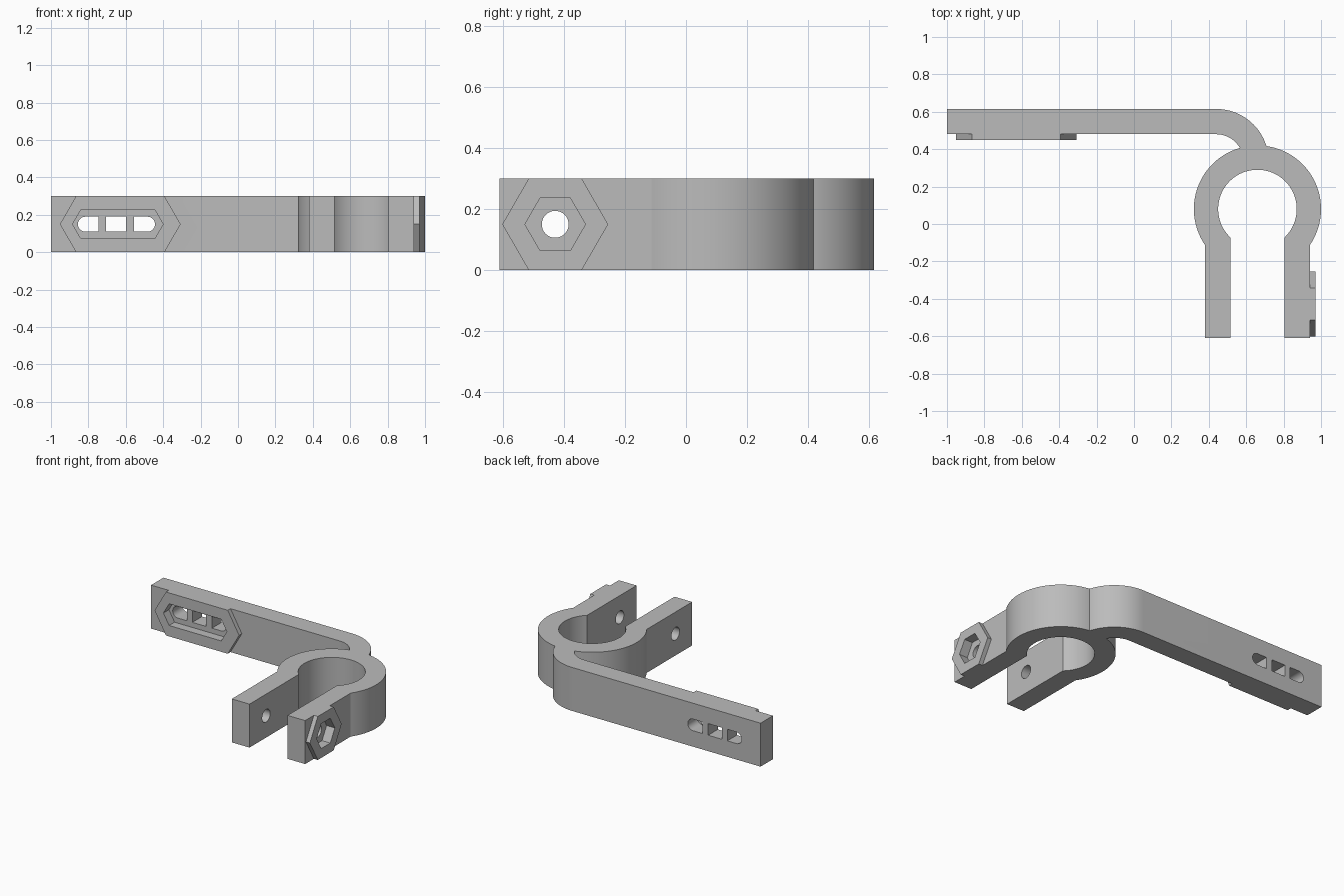
import bpy, bmesh, math
from mathutils import Vector

cube = bpy.data.objects.get("Cube")
if cube:
    bpy.data.objects.remove(cube, do_unlink=True)

H = 0.3            # height of the whole bracket
MID = H / 2
WALL = 0.135

grey = bpy.data.materials.new("plain grey")
grey.use_nodes = True
grey.diffuse_color = (0.5, 0.5, 0.5, 1)
grey.node_tree.nodes["Principled BSDF"].inputs["Base Color"].default_value = (0.5, 0.5, 0.5, 1)


def arc(cx, cy, r, a0, a1, n):
    """Points on an arc, angles in degrees."""
    angles = [math.radians(a0 + (a1 - a0) * i / n) for i in range(n + 1)]
    return [(cx + r * math.cos(a), cy + r * math.sin(a)) for a in angles]


def hexagon(c0, c1, cy, r):
    """Hexagon stretched so its two pointed ends centre on c0 and c1."""
    return arc(c1, cy, r, -60, 60, 2) + arc(c0, cy, r, 120, 240, 2)


def prism(name, pts, axis, lo, hi):
    """Extrude a 2D profile along the given axis from lo to hi."""
    place = {"x": lambda u, v: (lo, u, v),
             "y": lambda u, v: (u, lo, v),
             "z": lambda u, v: (u, v, lo)}[axis]
    step = Vector([(hi - lo) * (axis == k) for k in "xyz"])
    bm = bmesh.new()
    face = bm.faces.new([bm.verts.new(place(u, v)) for u, v in pts])
    out = bmesh.ops.extrude_face_region(bm, geom=[face])
    moved = [g for g in out["geom"] if isinstance(g, bmesh.types.BMVert)]
    bmesh.ops.translate(bm, verts=moved, vec=step)
    bmesh.ops.recalc_face_normals(bm, faces=bm.faces)
    mesh = bpy.data.meshes.new(name)
    bm.to_mesh(mesh)
    bm.free()
    mesh.materials.append(grey)
    ob = bpy.data.objects.new(name, mesh)
    bpy.context.collection.objects.link(ob)
    return ob


def combine(target, tool, operation):
    """Apply a boolean and remove the tool."""
    mod = target.modifiers.new("bool", "BOOLEAN")
    mod.object, mod.operation, mod.solver = tool, operation, "EXACT"
    bpy.context.view_layer.update()
    graph = bpy.context.evaluated_depsgraph_get()
    mesh = bpy.data.meshes.new_from_object(target.evaluated_get(graph))
    target.modifiers.clear()
    target.data = mesh
    bpy.data.objects.remove(tool, do_unlink=True)


# Clamp: open ring running into two parallel legs
cx, cy, r_out, r_in = 0.66, 0.08, 0.34, 0.21
leg_out, leg_in, foot = 0.28, 0.145, -0.61
a_out = math.degrees(math.acos(leg_out / r_out))
a_in = math.degrees(math.acos(leg_in / r_in))
outline = (arc(cx, cy, r_out, -a_out, 180 + a_out, 72)
           + [(cx - leg_out, foot), (cx - leg_in, foot)]
           + arc(cx, cy, r_in, 180 + a_in, -a_in, 72)
           + [(cx + leg_in, foot), (cx + leg_out, foot)])
bracket = prism("clamp_bracket", outline, "z", 0, H)

# Arm: straight bar with a quarter bend ending inside the ring wall
bx, by, back = 0.44, 0.335, 0.615
bend = back - by
arm = prism("arm", [(-1, back)] + arc(bx, by, bend, 90, 0, 24)
            + arc(bx, by, bend - WALL, 0, 90, 24) + [(-1, back - WALL)], "z", 0, H)
combine(bracket, arm, "UNION")

# Raised hexagonal bosses on the arm and on the left leg
boss_r, rise = H / math.sqrt(3), 0.03
arm_face, leg_face, bolt_y = back - WALL, cx + leg_out - 0.003, -0.428
combine(bracket, prism("arm_boss", hexagon(-0.779, -0.48, MID, boss_r), "y",
                       arm_face - rise, arm_face + 0.03), "UNION")
combine(bracket, prism("leg_boss", hexagon(bolt_y, bolt_y, MID, boss_r), "x",
                       leg_face - 0.03, leg_face + rise + 0.003), "UNION")

# Nut pockets sunk into the bosses
combine(bracket, prism("arm_pocket", hexagon(-0.798, -0.487, MID, 0.0866), "y",
                       arm_face - 0.1, arm_face + 0.03), "DIFFERENCE")
combine(bracket, prism("leg_pocket", hexagon(bolt_y, bolt_y, MID, 0.099), "x",
                       leg_face - 0.03, leg_face + 0.1), "DIFFERENCE")

# Bolt hole through both legs
combine(bracket, prism("bolt_hole", arc(bolt_y, MID, 0.044, 0, 350, 35), "x", 0.3, 1.1),
        "DIFFERENCE")

# Slot through the arm, divided by two bars
s = 0.04
slots = [arc(-0.816, MID, s, 90, 270, 16) + [(-0.746, MID - s), (-0.746, MID + s)],
         [(-0.706, MID - s), (-0.6, MID - s), (-0.6, MID + s), (-0.706, MID + s)],
         arc(-0.484, MID, s, -90, 90, 16) + [(-0.556, MID + s), (-0.556, MID - s)]]
for pts in slots:
    combine(bracket, prism("slot", pts, "y", 0.3, 0.8), "DIFFERENCE")

# Smooth curved walls, keep hard edges
bpy.ops.object.select_all(action="DESELECT")
bracket.select_set(True)
bpy.context.view_layer.objects.active = bracket
bpy.ops.object.shade_smooth_by_angle(angle=math.radians(30))
